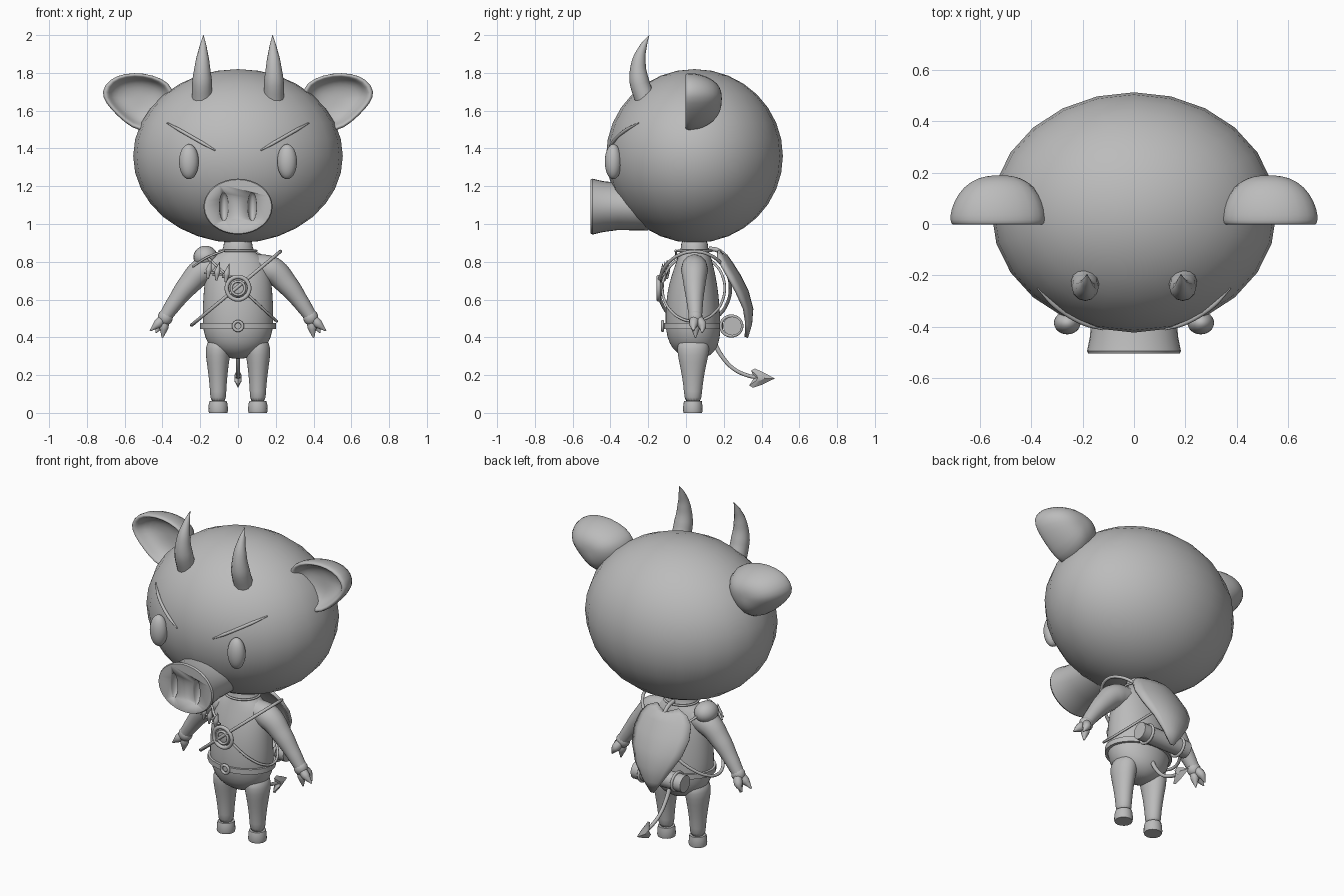
import bpy, bmesh
from math import sin, cos, pi, sqrt, radians
from mathutils import Matrix, Vector

cube = bpy.data.objects.get("Cube")
if cube:
    bpy.data.objects.remove(cube)

clay = bpy.data.materials.new("grey clay")
clay.use_nodes = True
clay.diffuse_color = (0.5, 0.5, 0.5, 1)
clay.node_tree.nodes["Principled BSDF"].inputs["Base Color"].default_value = (0.5, 0.5, 0.5, 1)


def add_mesh(name, mesh, mirror=False, subdiv=0, angle=50):
    """Link a mesh, shade it and add the usual modifiers."""
    obj = bpy.data.objects.new(name, mesh)
    bpy.context.collection.objects.link(obj)
    mesh.materials.clear()
    mesh.materials.append(clay)
    bpy.ops.object.select_all(action='DESELECT')
    obj.select_set(True)
    bpy.context.view_layer.objects.active = obj
    bpy.ops.object.shade_smooth_by_angle(angle=radians(angle))
    if subdiv:
        obj.modifiers.new("Smooth", 'SUBSURF').levels = subdiv
        obj.modifiers["Smooth"].render_levels = subdiv
    if mirror:
        obj.modifiers.new("Mirror", 'MIRROR')
    return obj


def from_bmesh(name, bm, **options):
    bmesh.ops.recalc_face_normals(bm, faces=bm.faces)
    mesh = bpy.data.meshes.new(name)
    bm.to_mesh(mesh)
    bm.free()
    return add_mesh(name, mesh, **options)


def ellipsoid(name, centre, size, segs=24, rings=16, **options):
    bm = bmesh.new()
    matrix = Matrix.Translation(centre) @ Matrix.Diagonal((*size, 1))
    bmesh.ops.create_uvsphere(bm, u_segments=segs, v_segments=rings, radius=1, matrix=matrix)
    return from_bmesh(name, bm, **options)


def loft(name, rings, **options):
    """Skin a list of equal-length point rings and cap both ends."""
    bm = bmesh.new()
    loops = [[bm.verts.new(p) for p in ring] for ring in rings]
    n = len(loops[0])
    for a, b in zip(loops, loops[1:]):
        for i in range(n):
            bm.faces.new((a[i], a[(i + 1) % n], b[(i + 1) % n], b[i]))
    bm.faces.new(loops[0])
    bm.faces.new(loops[-1])
    return from_bmesh(name, bm, **options)


def column(name, rows, n=24, **options):
    """Upright body from rows of height, centre x, centre y, radius x, radius y."""
    return loft(name, [[(cx + rx * cos(2 * pi * i / n), cy + ry * sin(2 * pi * i / n), z)
                        for i in range(n)] for z, cx, cy, rx, ry in rows], **options)


def tube(name, points, radii, thick=1.0, cyclic=False, res=6, **options):
    """Tapered round tube through a few points."""
    curve = bpy.data.curves.new(name, 'CURVE')
    curve.dimensions = '3D'
    curve.bevel_depth = thick
    curve.bevel_resolution = 4
    curve.resolution_u = res
    curve.use_fill_caps = True
    spline = curve.splines.new('BEZIER')
    spline.bezier_points.add(len(points) - 1)
    spline.use_cyclic_u = cyclic
    for bp, p, r in zip(spline.bezier_points, points, radii):
        bp.co, bp.radius = p, r
        bp.handle_left_type = bp.handle_right_type = 'AUTO'
    temp = bpy.data.objects.new(name, curve)
    bpy.context.collection.objects.link(temp)
    bpy.context.view_layer.update()
    mesh = bpy.data.meshes.new_from_object(temp.evaluated_get(bpy.context.evaluated_depsgraph_get()))
    bpy.data.objects.remove(temp)
    return add_mesh(name, mesh, **options)


def loop(name, centre, u, v, r, n=16):
    """Closed elliptical cord spanned by the half axes u and v."""
    c, u, v = Vector(centre), Vector(u), Vector(v)
    pts = [c + u * cos(2 * pi * i / n) + v * sin(2 * pi * i / n) for i in range(n)]
    return tube(name, pts, [1] * n, r, True, 3)


# Head
HC, HR = Vector((0, 0.045, 1.36)), Vector((0.555, 0.468, 0.46))
ellipsoid("head", HC, HR)
ellipsoid("eye", (0.26, -0.385, 1.33), (0.052, 0.045, 0.093), mirror=True)


def on_head(x, z):
    k = 1 - ((x - HC.x) / HR.x) ** 2 - ((z - HC.z) / HR.z) ** 2
    return (x, HC.y - HR.y * sqrt(k), z)


brow = [on_head(0.12 + 0.255 * t, 1.39 + 0.145 * t) for t in (0, 0.25, 0.5, 0.75, 1)]
tube("eyebrow", brow, [0.4, 1, 1, 1, 0.4], 0.009, mirror=True)

# Horns
tube("horn", [(0.19, -0.215, 1.66), (0.19, -0.248, 1.76), (0.188, -0.25, 1.86),
              (0.185, -0.226, 1.94), (0.183, -0.195, 2.0)],
     [0.055, 0.052, 0.037, 0.019, 0.001], mirror=True)

# Cupped ears: rounded back, rolled rim, hollow front
outline = [(.34, 1.72), (.40, 1.77), (.5, 1.80), (.6, 1.797), (.68, 1.768), (.725, 1.7),
           (.70, 1.64), (.64, 1.575), (.56, 1.505), (.48, 1.487), (.40, 1.54), (.34, 1.62)]
layers = [(.12, .19), (.45, .182), (.75, .145), (.95, .085), (1.02, .03), (1, 0),
          (.92, -.005), (.84, .01), (.74, .05), (.45, .075), (.1, .08)]
loft("ear", [[(.52 + (x - .52) * s, y, 1.665 + (z - 1.665) * s) for x, z in outline]
             for s, y in layers], mirror=True, subdiv=1, angle=180)

# Snout with two slot nostrils
snout = loft("snout", [[(rx * cos(2 * pi * i / 32), y, zc + rz * sin(2 * pi * i / 32)) for i in range(32)]
                       for y, zc, rx, rz in [(-.2, 1.09, .165, .125), (-.36, 1.093, .165, .125),
                                             (-.44, 1.092, .172, .135), (-.495, 1.092, .183, .148),
                                             (-.505, 1.092, .178, .143)]], angle=35)
for side in (-1, 1):
    slot = ellipsoid("nostril_cutter", (side * 0.075, -0.505, 1.092), (0.024, 0.04, 0.075))
    slot.hide_render = True
    slot.hide_set(True)
    cut = snout.modifiers.new("Nostril", 'BOOLEAN')
    cut.operation, cut.object = 'DIFFERENCE', slot

# Torso, neck and collar
column("torso", [(.285, 0, .05, .03, .04), (.305, 0, .05, .09, .08), (.34, 0, .045, .145, .12),
                 (.40, 0, .04, .178, .142), (.47, 0, .037, .19, .148), (.58, 0, .035, .188, .143),
                 (.68, 0, .037, .18, .13), (.76, 0, .042, .17, .108), (.82, 0, .045, .14, .09),
                 (.85, 0, .045, .09, .078), (.87, 0, .045, .077, .072), (.93, 0, .045, .077, .072)],
       subdiv=1, angle=180)
loop("collar", (0, 0.045, 0.858), (0.098, 0, 0), (0, 0.09, 0), 0.006)

# Legs with hooves
column("leg", [(.40, .095, .04, .06, .08), (.34, .105, .038, .072, .09), (.27, .107, .037, .06, .075),
               (.19, .106, .037, .05, .058), (.11, .105, .037, .043, .048), (.05, .105, .037, .043, .045)],
       n=16, mirror=True, subdiv=1, angle=180)
column("hoof", [(0, .105, .036, .049, .049), (.012, .105, .036, .052, .052), (.045, .105, .036, .05, .05),
                (.062, .105, .037, .045, .047)], n=16, mirror=True, angle=60)

# Arms and cloven hands
tube("arm", [(.09, .045, .775), (.18, .045, .755), (.26, .045, .68), (.33, .047, .59), (.385, .05, .51)],
     [.068, .072, .058, .044, .035], mirror=True)
ellipsoid("hand", (.385, .05, .505), (.04, .038, .042), 16, 10, mirror=True)
for finger, tip, y in (("outer_finger", (.465, .435), .04), ("inner_finger", (.40, .398), .05),
                       ("back_finger", (.435, .425), .085)):
    x, z = tip
    tube(finger, [(.385, .05, .51), (.385 + (x - .385) * .5, y, .515 + (z - .515) * .55), (x, y, z)],
         [.026, .024, .004], mirror=True)

# Crossed chest cords and ring badge
loop("main_strap", (-.01, .045, .66), (.235, 0, .195), (0, .19, 0), 0.009)
loop("cross_strap", (.015, .04, .66), (.19, 0, -.175), (0, .165, 0), 0.007)
loop("chest_ring", (0, -.145, .66), (.06, 0, 0), (0, 0, .06), 0.011)
loop("chest_ring_inner", (0, -.148, .66), (.036, 0, 0), (0, 0, .036), 0.007)
ellipsoid("chest_disc", (0, -.135, .66), (.05, .012, .05), 20, 8)

# Belt and buckle
column("belt", [(.445, 0, .037, .195, .153), (.445, 0, .037, .2, .158),
                (.475, 0, .037, .2, .158), (.475, 0, .037, .195, .153)], angle=30)
loop("belt_buckle", (0, -.124, .46), (.024, 0, 0), (0, 0, .024), 0.008)

# Shoulder pad and row of small fangs
ellipsoid("shoulder_pad", (-.172, .05, .825), (.064, .075, .06), 20, 12)
tube("shoulder_cord", [(-.24, 0, .775), (-.16, -.045, .825), (-.07, -.055, .86)], [1, 1, 1], 0.006)
for i, (x, z) in enumerate([(-.15, .755), (-.105, .745), (-.055, .735)]):
    y = -.10 - i * 0.012
    tube("fang", [(x - .01, y, z - .045), (x - .005, y, z), (x + .008, y, z + .055)], [.005, .016, .001])
    tube("fang_bar", [(x - .03, y, z - .015), (x + .025, y, z - .01)], [.006, .006])

# Heart-shaped leaf on the back, bowed across its width
half = [(.86, .005, .07), (.83, .0, .13), (.79, .0, .165), (.72, .0, .18), (.64, .0, .165),
        (.55, .0, .115), (.47, .0, .06), (.40, .0, .008)]
bm = bmesh.new()
grid = []
for z, _, w in half:
    row = []
    for i in range(-4, 5):
        t = i / 4
        notch = 0.035 * (1 - abs(t)) if z > .85 else 0
        depth = .185 + .165 * sin(min((.87 - z) / .36, 1) * pi / 2) - max(0, .5 - z) * .3
        row.append(bm.verts.new((w * t, depth - .06 * (w / .18) * t * t, z - notch)))
    grid.append(row)
for a, b in zip(grid, grid[1:]):
    for i in range(8):
        bm.faces.new((a[i], a[i + 1], b[i + 1], b[i]))
leaf = from_bmesh("leaf_cape", bm, angle=60)
solid = leaf.modifiers.new("Thickness", 'SOLIDIFY')
solid.thickness, solid.offset = 0.018, 0
tube("leaf_stem", [(0, .12, .87), (0, .17, .86), (0, .22, .82)], [1, 1, .8], 0.012)

# Bedroll behind the belt
tube("bedroll", [(-.165, .245, .46), (.165, .245, .46)], [.05, .05])
for x in (-.11, .11):
    loop("bedroll_strap", (x, .24, .46), (0, .056, 0), (0, 0, .053), 0.008)

# Tail with a flat spade tip
tube("tail", [(0, .15, .37), (0, .19, .3), (0, .25, .235), (0, .32, .2), (0, .39, .185)],
     [.013, .011, .01, .01, .01])
spade = [(.36, .185), (.335, .145), (.355, .133), (.40, .148), (.47, .182),
         (.415, .212), (.365, .235), (.345, .225)]
loft("tail_spade", [[(x, .39 + (y - .39) * s, .184 + (z - .184) * s) for y, z in spade]
                    for x, s in [(-.018, .35), (0, 1), (.018, .35)]], angle=30)
